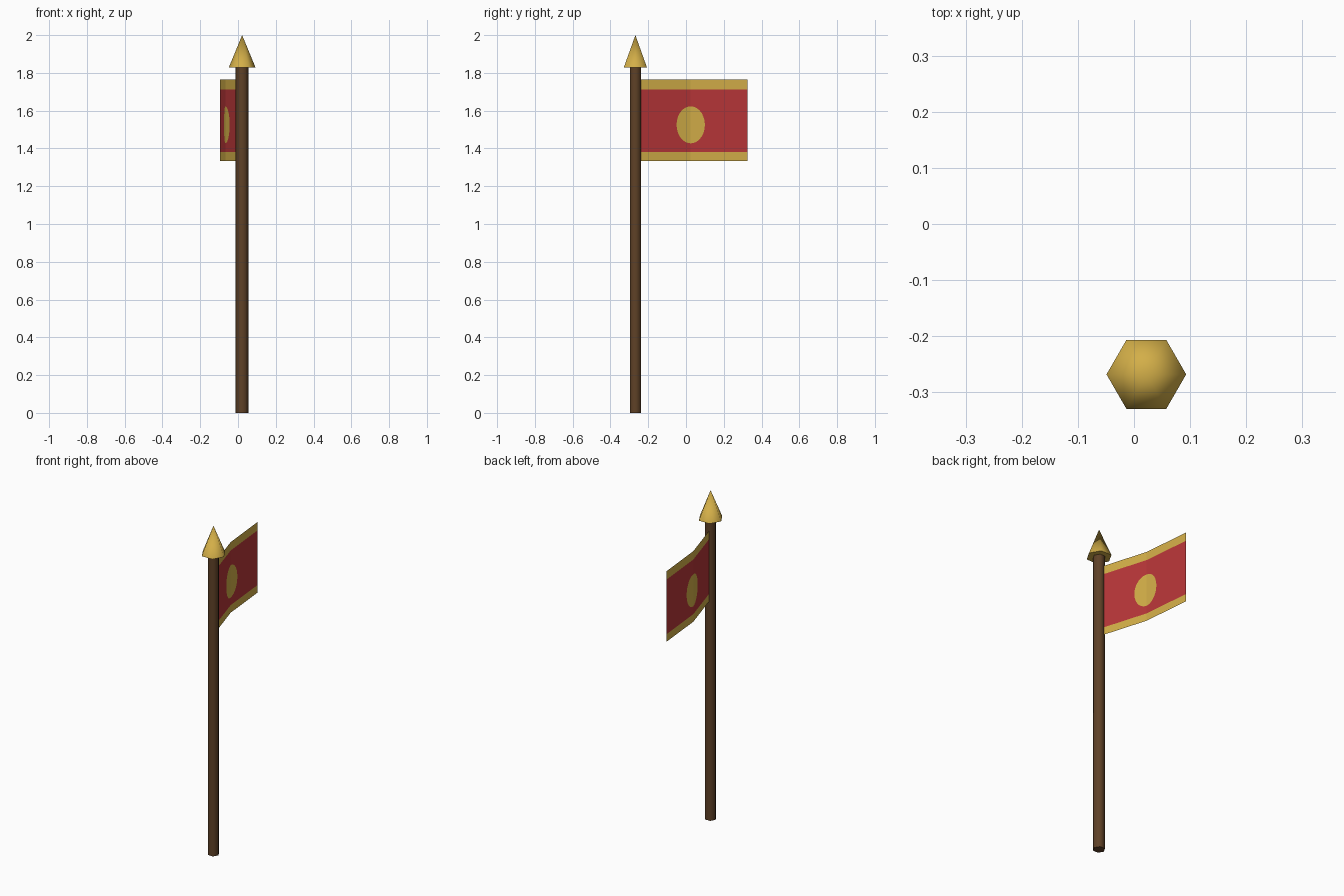
import bpy, bmesh, math

cube = bpy.data.objects.get("Cube")
if cube:
    bpy.data.objects.remove(cube, do_unlink=True)

POLE_X, POLE_Y = 0.022, -0.268


def material(name, rgb):
    mat = bpy.data.materials.new(name)
    mat.use_nodes = True
    mat.diffuse_color = (*rgb, 1)
    mat.node_tree.nodes["Principled BSDF"].inputs["Base Color"].default_value = (*rgb, 1)
    return mat


gold = material("gold", (0.65, 0.425, 0.065))
red = material("banner red", (0.48, 0.037, 0.04))
brown = material("dark wood", (0.114, 0.053, 0.02))


def hex_cone(name, r_bottom, r_top, z0, z1, mat):
    """Six-sided shaft or cone with corners on the x axis."""
    bpy.ops.mesh.primitive_cone_add(
        vertices=6, radius1=r_bottom, radius2=r_top, depth=z1 - z0,
        location=(POLE_X, POLE_Y, (z0 + z1) / 2), rotation=(0, 0, math.radians(30)))
    obj = bpy.context.object
    obj.name = name
    obj.data.materials.append(mat)
    bpy.ops.object.shade_smooth_by_angle(angle=math.radians(65))
    return obj


# Pole and spear-shaped finial
hex_cone("pole", 0.034, 0.034, 0, 1.84, brown)
hex_cone("finial", 0.071, 0, 1.828, 2, gold)

# Banner: one sheet of two panels, creased down the middle of the emblem
START, CREASE, END = (POLE_X, POLE_Y), (-0.067, 0.025), (-0.096, 0.325)
LOW, LOW_BAND, HIGH_BAND, HIGH = 1.334, 1.38, 1.713, 1.764
EMBLEM_Z, EMBLEM_W, EMBLEM_H = 1.525, 0.075, 0.098
STEPS = 14

bm = bmesh.new()


def panel(outer):
    def point(t, z):
        # t runs from the crease (0) to the outer edge (1)
        x, y = (c + (o - c) * t for c, o in zip(CREASE, outer))
        return (x, y, z)

    def face(points, slot):
        f = bm.faces.new([bm.verts.new(point(*p)) for p in points])
        f.material_index = slot

    half_width = EMBLEM_W / abs(outer[1] - CREASE[1])
    arc = []
    for i in range(STEPS + 1):
        a = math.pi * i / STEPS
        arc.append((half_width * math.sin(a), EMBLEM_Z + EMBLEM_H * math.cos(a)))

    # Border bands, half emblem, and the field around it
    for z0, z1 in ((LOW, LOW_BAND), (HIGH_BAND, HIGH)):
        face([(0, z0), (1, z0), (1, z1), (0, z1)], 1)
    face(arc, 1)
    mid = STEPS // 2
    face([(0, HIGH_BAND)] + arc[:mid + 1] + [(1, EMBLEM_Z), (1, HIGH_BAND)], 0)
    face(arc[mid:] + [(0, LOW_BAND), (1, LOW_BAND), (1, EMBLEM_Z)], 0)


panel(START)
panel(END)
bmesh.ops.remove_doubles(bm, verts=bm.verts, dist=0.0001)
bmesh.ops.recalc_face_normals(bm, faces=bm.faces)
bm.faces.ensure_lookup_table()
if bm.faces[0].normal.x < 0:
    bmesh.ops.reverse_faces(bm, faces=bm.faces)

mesh = bpy.data.meshes.new("banner")
bm.to_mesh(mesh)
bm.free()
mesh.materials.append(red)
mesh.materials.append(gold)
bpy.context.collection.objects.link(bpy.data.objects.new("banner", mesh))
